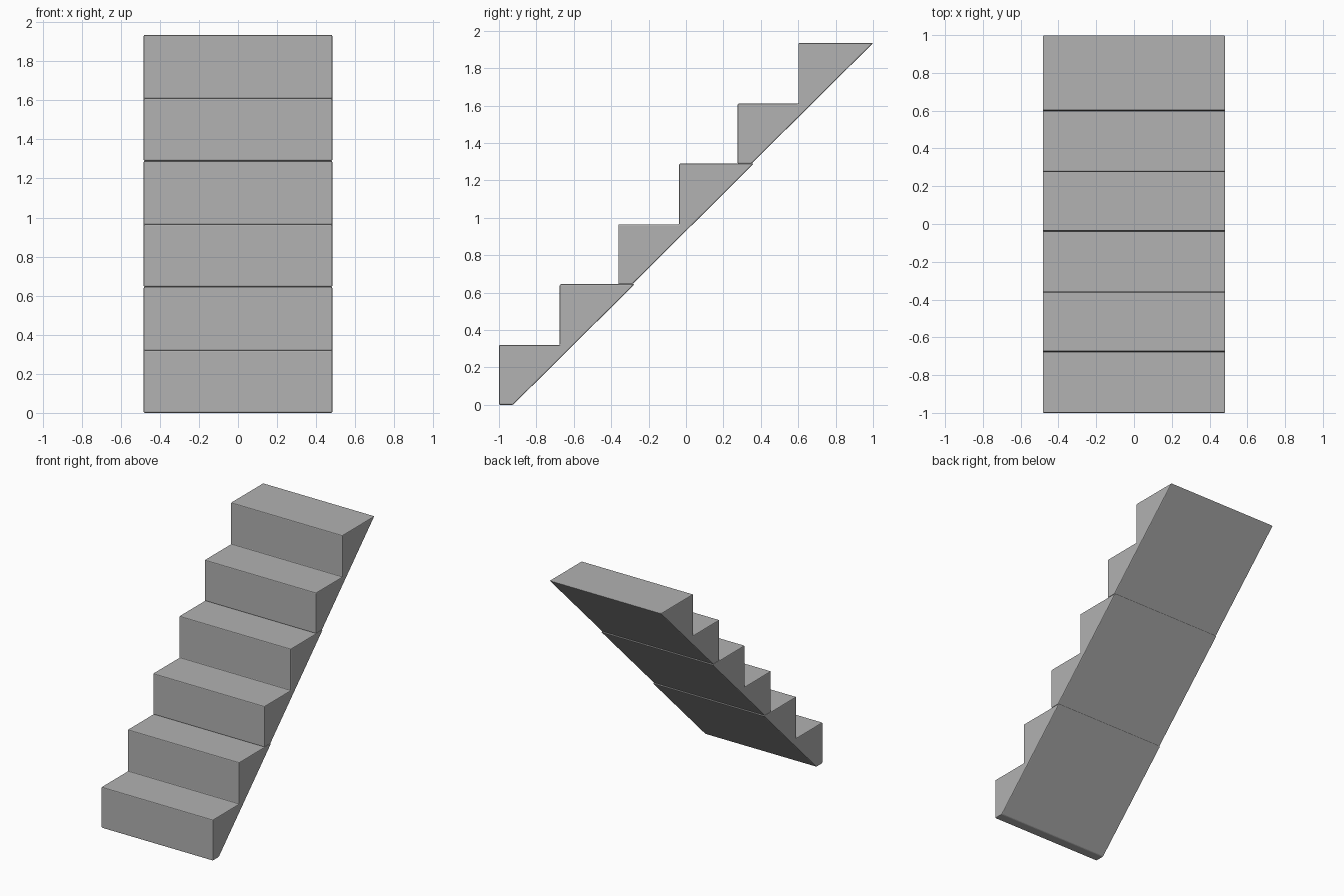
import bpy
import bmesh

cube = bpy.data.objects.get("Cube")
if cube:
    bpy.data.objects.remove(cube, do_unlink=True)

WIDTH = 0.966
RISE, RUN = 0.645, 0.638    # offset from one flight section to the next

grey = bpy.data.materials.new("stone_grey")
grey.use_nodes = True
colour = (0.445, 0.445, 0.445, 1)
grey.diffuse_color = colour
grey.node_tree.nodes["Principled BSDF"].inputs["Base Color"].default_value = colour

# Side profile (y, z) of a two-step section with a sloping underside
profile = [(0, 0), (0.075, 0), (0.725, RISE), (0.325, RISE),
           (0.325, 0.32), (0, 0.32)]


def stair_section(name, y, z):
    """Extrude the profile across the width and soften its edges."""
    bm = bmesh.new()
    verts = [bm.verts.new((-WIDTH / 2, y + py, z + pz)) for py, pz in profile]
    face = bm.faces.new(verts)
    extruded = bmesh.ops.extrude_face_region(bm, geom=[face])["geom"]
    moved = [v for v in extruded if isinstance(v, bmesh.types.BMVert)]
    bmesh.ops.translate(bm, verts=moved, vec=(WIDTH, 0, 0))
    bmesh.ops.recalc_face_normals(bm, faces=bm.faces)
    mesh = bpy.data.meshes.new(name)
    bm.to_mesh(mesh)
    bm.free()
    mesh.materials.append(grey)
    obj = bpy.data.objects.new(name, mesh)
    bpy.context.collection.objects.link(obj)

    # Narrow rounded edges
    bevel = obj.modifiers.new("soft_edges", "BEVEL")
    bevel.width = 0.006
    bevel.segments = 2
    bevel.limit_method = "ANGLE"
    return obj


# Three identical sections stacked into one flight
for i, name in enumerate(("lower_steps", "middle_steps", "upper_steps")):
    stair_section(name, -1 + i * RUN, i * RISE)
